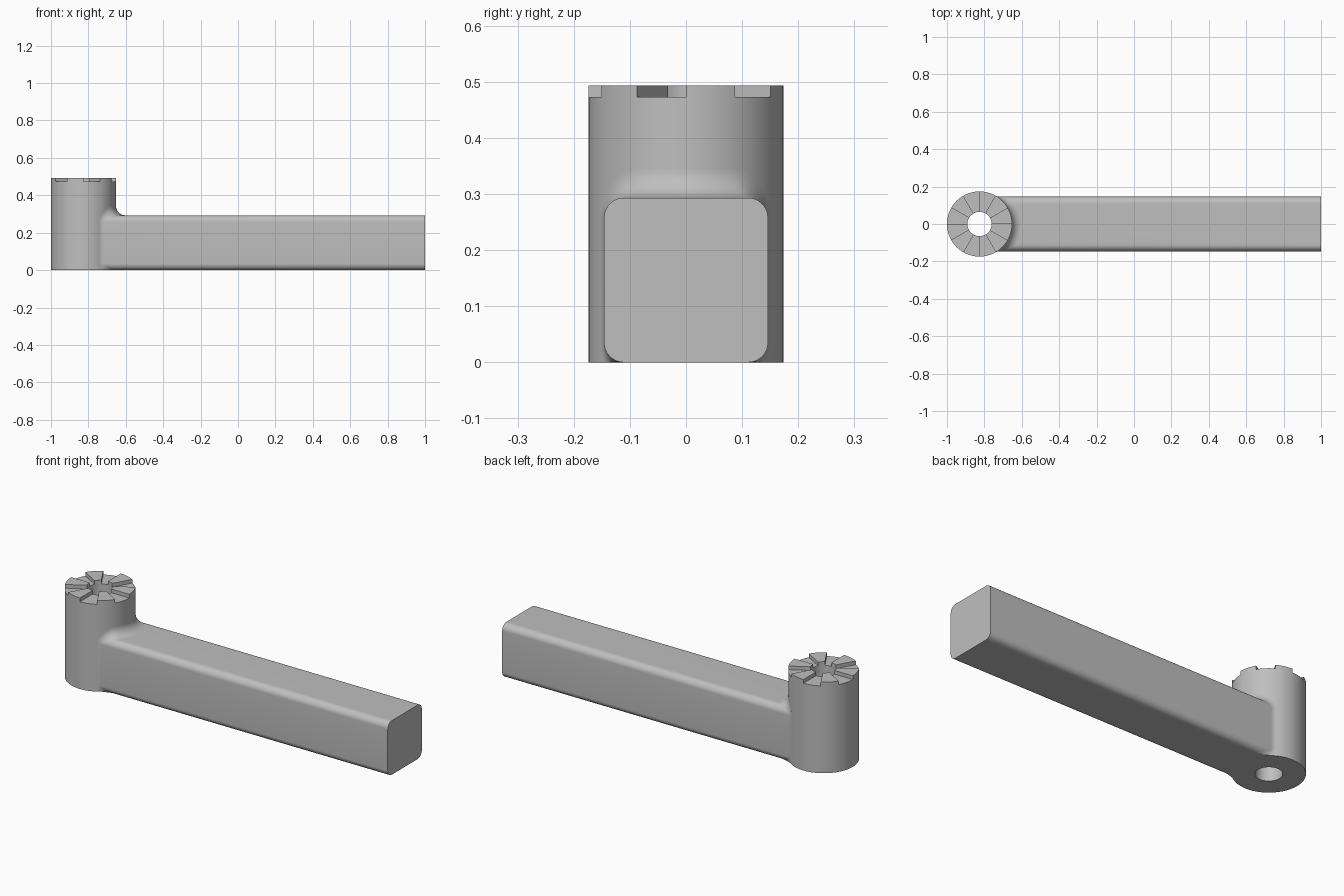
import bpy, bmesh
from math import sin, cos, pi, sqrt, radians
from mathutils import Vector

cube = bpy.data.objects.get("Cube")
if cube:
    bpy.data.objects.remove(cube, do_unlink=True)

AXIS_X = -0.826                # centre of the upright boss
R, HOLE = 0.174, 0.065
FLOOR, TOP = 0.473, 0.493      # notch floor and tooth tops
HALF_W, ARM_H, CORNER = 0.146, 0.293, 0.035
BLEND = 0.05                   # fillet between arm and boss

grey = bpy.data.materials.new("plain grey")
grey.use_nodes = True
colour = (0.52, 0.52, 0.52, 1)
grey.diffuse_color = colour
grey.node_tree.nodes["Principled BSDF"].inputs["Base Color"].default_value = colour


def finish(bm, name):
    bmesh.ops.remove_doubles(bm, verts=bm.verts, dist=1e-5)
    bmesh.ops.recalc_face_normals(bm, faces=bm.faces)
    mesh = bpy.data.meshes.new(name)
    bm.to_mesh(mesh)
    bm.free()
    mesh.materials.append(grey)
    obj = bpy.data.objects.new(name, mesh)
    bpy.context.collection.objects.link(obj)
    bpy.ops.object.select_all(action='DESELECT')
    obj.select_set(True)
    bpy.context.view_layer.objects.active = obj
    bpy.ops.object.shade_smooth_by_angle(angle=radians(30))


# Hollow boss with six raised radial teeth
SEG = 96
bm = bmesh.new()
section = [(HOLE, 0), (R, 0), (R, FLOOR), (HOLE, FLOOR)]
rings = []
for i in range(SEG):
    a = 2 * pi * i / SEG
    rings.append([bm.verts.new((AXIS_X + r * cos(a), r * sin(a), z)) for r, z in section])
sector = SEG // 12
teeth = []
for i in range(SEG):
    p, q = rings[i], rings[(i + 1) % SEG]
    for k in range(4):
        n = (k + 1) % 4
        face = bm.faces.new((p[k], q[k], q[n], p[n]))
        if k == 2 and (i // sector) % 2 == 0:
            teeth.append(face)
bmesh.ops.recalc_face_normals(bm, faces=bm.faces)
raised = bmesh.ops.extrude_face_region(bm, geom=teeth)["geom"]
bmesh.ops.translate(bm, vec=(0, 0, TOP - FLOOR),
                    verts=[g for g in raised if isinstance(g, bmesh.types.BMVert)])
finish(bm, "toothed_boss")


# Rounded arm section: points with outward normals, counter-clockwise in y and z
def arm_section(corner_steps=10, flat_steps=20):
    y, z = HALF_W - CORNER, ARM_H - CORNER
    centres = [(y, z), (-y, z), (-y, CORNER), (y, CORNER)]
    out = []
    for c, (cy, cz) in enumerate(centres):
        for s in range(corner_steps + 1):
            a = (c + s / corner_steps) * pi / 2
            n = Vector((0, cos(a), sin(a)))
            out.append((Vector((0, cy, cz)) + n * CORNER, n))
        if c % 2 == 0:       # subdivide the flat top and bottom
            start, normal = out[-1]
            step = Vector((0, -2 * y if c == 0 else 2 * y, 0)) / flat_steps
            out += [(start + step * s, normal) for s in range(1, flat_steps)]
    return out


# Arm, ending in a rolling-ball fillet that meets the boss
bm = bmesh.new()
ARC = 14
rows = []
for p, n in arm_section():
    ball = p + n * BLEND
    ball.x = AXIS_X + sqrt((R + BLEND) ** 2 - ball.y ** 2)
    inward = Vector((AXIS_X - ball.x, -ball.y, 0)).normalized()
    swing = (-n).angle(inward)
    path = [Vector((1, p.y, p.z))]
    for s in range(ARC + 1):
        t = s / ARC
        d = (-n * sin((1 - t) * swing) + inward * sin(t * swing)) / sin(swing)
        path.append(ball + d * BLEND)
    path.append(path[-1] + inward * 0.002)
    for v in path:           # keep the underside flat
        v.z = max(v.z, 0)
    rows.append([bm.verts.new(v) for v in path])
for i, row in enumerate(rows):
    nxt = rows[(i + 1) % len(rows)]
    for k in range(len(row) - 1):
        bm.faces.new((row[k], nxt[k], nxt[k + 1], row[k + 1]))
bm.faces.new([row[0] for row in rows])
finish(bm, "arm")
